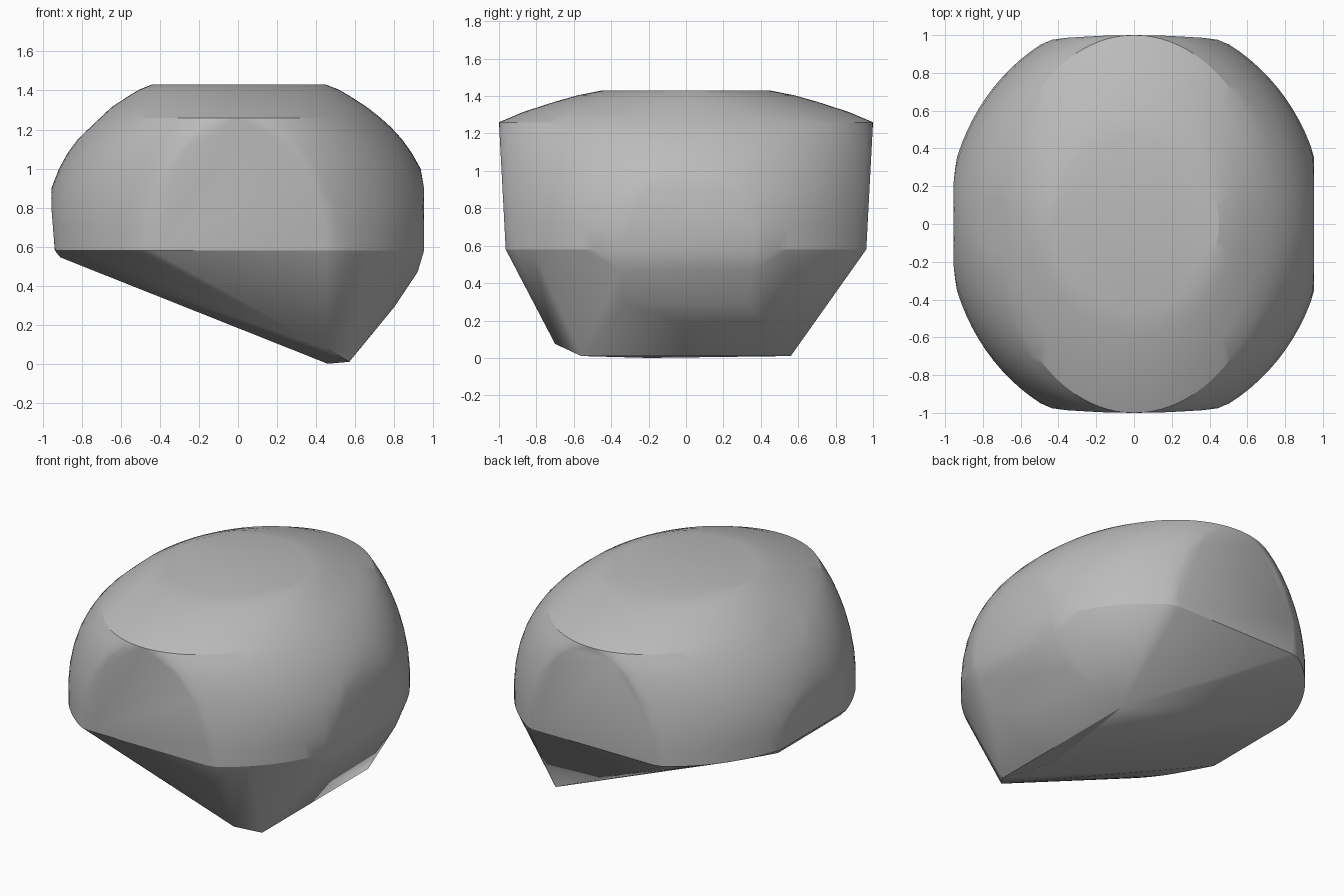
import bpy, bmesh, math

cube = bpy.data.objects.get("Cube")
if cube:
    bpy.data.objects.remove(cube, do_unlink=True)

# Stone colour
stone = bpy.data.materials.new("stone_grey")
stone.use_nodes = True
colour = (0.5, 0.5, 0.5, 1)
stone.diffuse_color = colour
stone.node_tree.nodes["Principled BSDF"].inputs["Base Color"].default_value = colour

# Dome rings: height, half width, half depth
RINGS = [(0.58, 1.01, 1.096), (0.7, 1.01, 1.096), (0.8, 1.0, 1.09),
         (0.9, 0.975, 1.082), (1.0, 0.935, 1.07), (1.08, 0.89, 1.056),
         (1.15, 0.84, 1.04), (1.21, 0.785, 1.02), (1.26, 0.73, 1.0),
         (1.315, 0.66, 0.87), (1.37, 0.575, 0.7), (1.405, 0.515, 0.575),
         (1.43, 0.45, 0.45)]
SEGMENTS = 96


def flatten_sides(x, y, z):
    """Press a dome point onto the flat cuts around the stone."""
    depth = 0.965 + (z - 0.6) * 0.053
    y = max(-depth, min(depth, y))
    if x < 0:
        x *= 0.98
    right_cut = -0.94 - (z - 0.6) * 0.08
    shoulder_cut = -0.8 + (z - 1.17) * 1.05
    x = max(right_cut, min(0.953, x))
    if z > 1:
        x = max(shoulder_cut, x)
    return x, y, z


bm = bmesh.new()
for z, a, b in RINGS:
    for i in range(SEGMENTS):
        t = 2 * math.pi * i / SEGMENTS
        bm.verts.new(flatten_sides(a * math.cos(t), b * math.sin(t), z))

# Pointed underside, mirrored front to back
for x, y, z in [(0.57, 0.56, 0.01), (0.8, 0.33, 0.29),
                (0.92, 0.35, 0.47), (-0.91, 0.33, 0.545)]:
    for side in (-1, 1):
        bm.verts.new((x, side * y, z))
# Chipped front corner and lowest point
bm.verts.new((0.46, -0.7, 0.075))
bm.verts.new((0.46, -0.2, 0))

# Wrap everything in one convex skin
hull = bmesh.ops.convex_hull(bm, input=bm.verts[:])
loose = {g for g in hull["geom_interior"] + hull["geom_unused"]
         if isinstance(g, bmesh.types.BMVert)}
bmesh.ops.delete(bm, geom=list(loose), context="VERTS")
bmesh.ops.dissolve_limit(bm, angle_limit=math.radians(0.5),
                         verts=bm.verts[:], edges=bm.edges[:])
bmesh.ops.recalc_face_normals(bm, faces=bm.faces[:])

mesh = bpy.data.meshes.new("stone")
bm.to_mesh(mesh)
bm.free()
mesh.materials.append(stone)
obj = bpy.data.objects.new("stone", mesh)
bpy.context.collection.objects.link(obj)
bpy.context.view_layer.objects.active = obj
obj.select_set(True)
bpy.ops.object.shade_smooth_by_angle(angle=math.radians(20))
